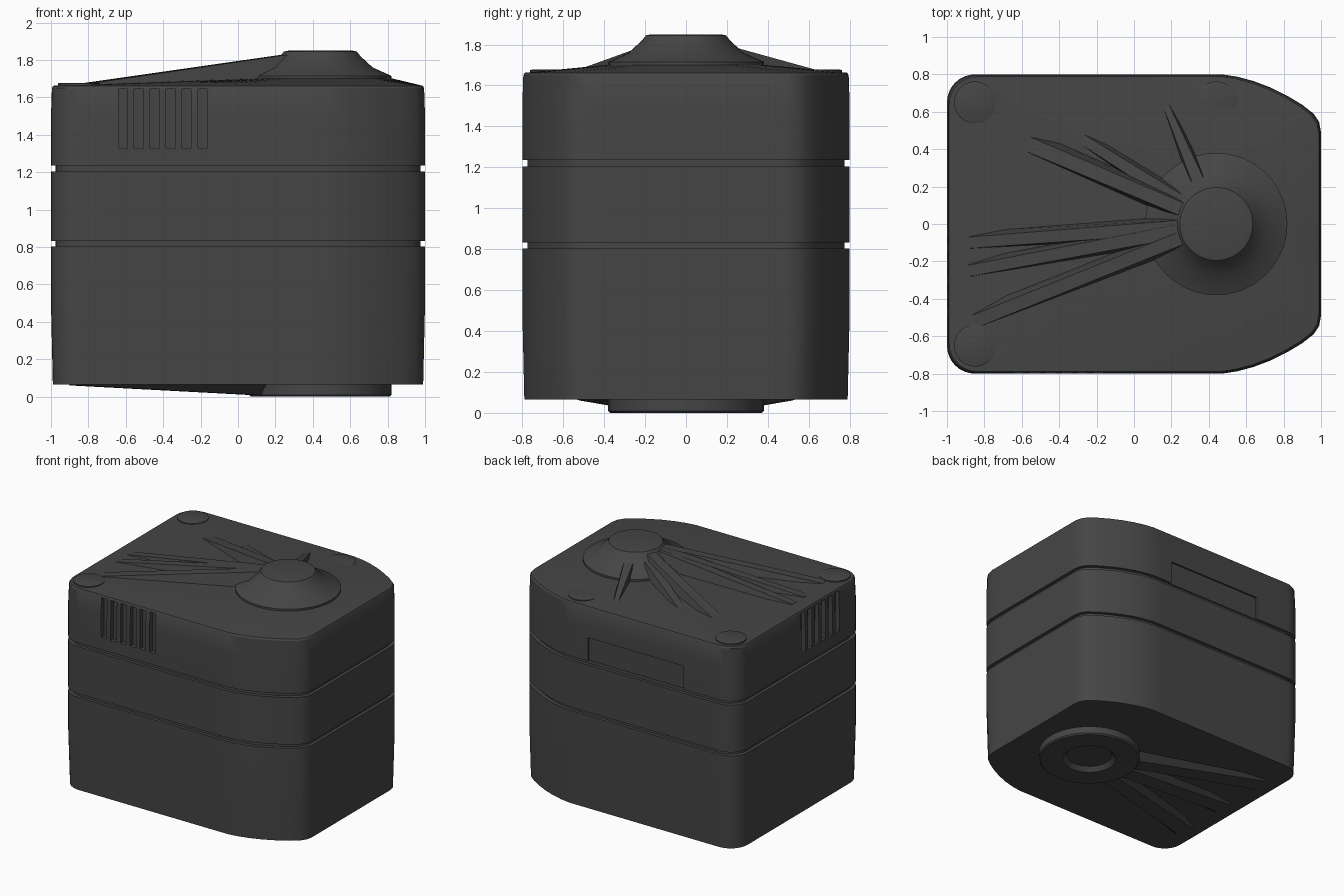
import bpy, bmesh
from math import sin, cos, pi, atan2, hypot
from mathutils import Vector

if "Cube" in bpy.data.objects:
    bpy.data.objects.remove(bpy.data.objects["Cube"])

HUB = (0.44, 0.0)
dark = bpy.data.materials.new("dark_plastic")
dark.diffuse_color = (0.06, 0.06, 0.06, 1)
dark.use_nodes = True
dark.node_tree.nodes["Principled BSDF"].inputs["Base Color"].default_value = dark.diffuse_color


def finish(name, bm, smooth=True):
    bmesh.ops.recalc_face_normals(bm, faces=bm.faces)
    me = bpy.data.meshes.new(name)
    bm.to_mesh(me)
    bm.free()
    ob = bpy.data.objects.new(name, me)
    bpy.context.collection.objects.link(ob)
    me.materials.append(dark)
    if smooth:
        select(ob)
        bpy.ops.object.shade_smooth_by_angle(angle=0.5)
    return ob


def select(ob):
    bpy.ops.object.select_all(action='DESELECT')
    ob.select_set(True)
    bpy.context.view_layer.objects.active = ob


# Plan outline: rounded left corners, swept right corners, mirrored in y
def make_outline():
    half = [(-0.85 - 0.15 * cos(a), 0.65 + 0.15 * sin(a)) for a in [i * pi / 16 for i in range(9)]]
    half += [(0.47, 0.8), (0.55, 0.788), (0.64, 0.764), (0.73, 0.73), (0.82, 0.685),
             (0.90, 0.637), (0.96, 0.59), (0.99, 0.545), (1.0, 0.49)]
    pts = half + [(x, -y) for x, y in reversed(half)]
    out = []
    for p, q in zip(pts, pts[1:] + pts[:1]):
        n = max(1, round(hypot(q[0] - p[0], q[1] - p[1]) / 0.1))
        out += [(p[0] + (q[0] - p[0]) * i / n, p[1] + (q[1] - p[1]) * i / n) for i in range(n)]
    return out


OUTLINE = make_outline()


def inset(d, z):
    return [(x * (1 - d), y * (1 - d / 0.8), z) for x, y in OUTLINE]


def hub_ring(r, z):
    ring = []
    for x, y in OUTLINE:
        a = atan2(y - HUB[1], x - HUB[0])
        ring.append((HUB[0] + r * cos(a), HUB[1] + r * sin(a), z))
    return ring


def loft(name, rings):
    bm = bmesh.new()
    vs = [[bm.verts.new(p) for p in r] for r in rings]
    n = len(vs[0])
    for a, b in zip(vs, vs[1:]):
        for i in range(n):
            bm.faces.new((a[i], a[(i + 1) % n], b[(i + 1) % n], b[i]))
    bm.faces.new(vs[0])
    bm.faces.new(vs[-1])
    return finish(name, bm)


def lathe(name, prof, centre, n=48):
    bm = bmesh.new()
    vs = [[bm.verts.new((centre[0] + r * cos(2 * pi * i / n), centre[1] + r * sin(2 * pi * i / n), z))
           for i in range(n)] for r, z in prof]
    for a, b in zip(vs, vs[1:]):
        for i in range(n):
            bm.faces.new((a[i], a[(i + 1) % n], b[(i + 1) % n], b[i]))
    bm.faces.new(vs[0])
    bm.faces.new(vs[-1])
    return finish(name, bm)


def cut(target, name, boxes):
    bm = bmesh.new()
    for x0, x1, y0, y1, z0, z1 in boxes:
        r = bmesh.ops.create_cube(bm, size=1)
        for v in r['verts']:
            v.co = Vector(((x0 + x1) / 2 + v.co.x * (x1 - x0), (y0 + y1) / 2 + v.co.y * (y1 - y0),
                           (z0 + z1) / 2 + v.co.z * (z1 - z0)))
    cutter = finish(name, bm, False)
    cutter.hide_render = True
    m = target.modifiers.new("cut", 'BOOLEAN')
    m.operation, m.object, m.solver = 'DIFFERENCE', cutter, 'EXACT'
    select(target)
    bpy.ops.object.modifier_apply(modifier=m.name)
    bpy.data.objects.remove(cutter)


# Stacked casing with recessed core showing in the two seams
loft("lower_case", [inset(0.01, 0.065), inset(0.0, 0.5), inset(0.0, 0.803)])
loft("seam_core", [inset(0.025, 0.7), inset(0.025, 1.3)])
loft("middle_band", [inset(0.0, 0.832), inset(0.0, 1.205)])
top = loft("upper_case", [inset(0.0, 1.235), inset(0.0, 1.5), inset(0.005, 1.65), inset(0.012, 1.662),
                          hub_ring(0.39, 1.70)])

# Vent slots on the front and left sides, shallow panel on the back
slots = [(-0.64 + 0.085 * i, -0.59 + 0.085 * i, -0.85, -0.765, 1.33, 1.645) for i in range(6)]
slots += [(-1.05, -0.965, -0.49 + 0.085 * i, -0.44 + 0.085 * i, 1.33, 1.645) for i in range(6)]
slots.append((-0.54, 0.30, 0.785, 0.9, 1.22, 1.42))
cut(top, "vent_cutter", slots)

# Raised hub on the lid
lathe("lid_hub", [(0.38, 1.66), (0.38, 1.715), (0.28, 1.76), (0.215, 1.82), (0.195, 1.845), (0.17, 1.85)], HUB)


# Tapered ribs: rise from the lid edge to the hub, or drop to the foot
def rib(name, p, q, w0, w1, zlow, zhigh, zbase):
    p, q = Vector((*p, 0)), Vector((*q, 0))
    side = Vector((-(q - p).y, (q - p).x, 0)).normalized()
    bm = bmesh.new()
    sect = []
    for c, w, z in ((p, w0, zlow), (q, w1, zhigh)):
        sect.append([bm.verts.new((*(c + side * s * w).xy, h))
                     for s, h in ((-1, zbase), (1, zbase), (0.5, z), (-0.5, z))])
    a, b = sect
    for i in range(4):
        bm.faces.new((a[i], a[(i + 1) % 4], b[(i + 1) % 4], b[i]))
    bm.faces.new(a)
    bm.faces.new(b)
    finish(name, bm, False)


for i, (p, w) in enumerate([((-0.88, -0.10), 0.06), ((-0.88, -0.25), 0.06), ((-0.85, -0.52), 0.07),
                            ((-0.62, 0.45), 0.08), ((0.16, 0.66), 0.03), ((-0.35, 0.50), 0.05)]):
    a = atan2(p[1], p[0] - 0.44)
    end = (0.44 + 0.19 * cos(a), 0.19 * sin(a))
    rib(f"lid_rib_{i}", p, end, w, 0.07, 1.668, 1.83 if i < 4 else 1.80, 1.64)

# Screw caps in the lid corners
for i, c in enumerate([(-0.85, 0.65), (0.44, 0.65), (-0.85, -0.65)]):
    lathe(f"screw_cap_{i}", [(0.112, 1.64), (0.112, 1.674), (0.105, 1.677)], c, 32)

# Base foot: ring with a recessed centre and shallow ramps
lathe("base_foot", [(0.38, 0.10), (0.38, 0.01), (0.37, 0.0), (0.20, 0.0), (0.17, 0.035)], HUB)
for i, y in enumerate((-0.45, 0.0, 0.45)):
    rib(f"base_ramp_{i}", (-0.88, y), (0.15, y * 0.3), 0.14, 0.12, 0.06, 0.005, 0.08)
